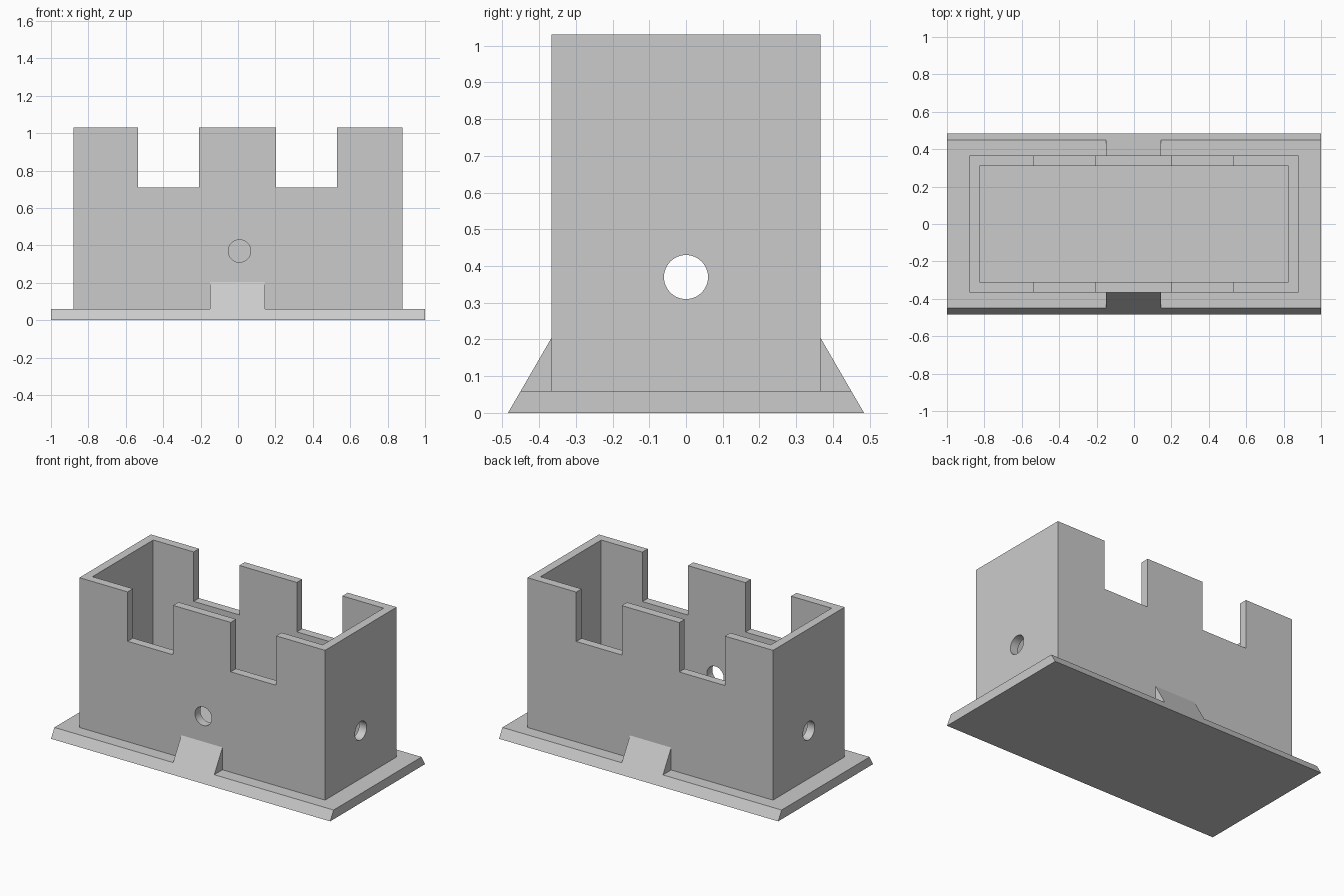
import bpy
import bmesh
from math import radians
from mathutils import Matrix

cube = bpy.data.objects.get("Cube")
if cube:
    bpy.data.objects.remove(cube, do_unlink=True)

grey = bpy.data.materials.new("light_grey")
grey.use_nodes = True
colour = (0.6, 0.6, 0.6, 1)
grey.diffuse_color = colour
grey.node_tree.nodes["Principled BSDF"].inputs["Base Color"].default_value = colour

BASE_TOP = 0.06
WALL_X, WALL_Y, TOP = 0.88, 0.366, 1.03
THICK = 0.055
HOLE_Z, HOLE_R = 0.37, 0.06


def finish(name, bm):
    bmesh.ops.recalc_face_normals(bm, faces=bm.faces)
    mesh = bpy.data.meshes.new(name)
    bm.to_mesh(mesh)
    bm.free()
    mesh.materials.append(grey)
    obj = bpy.data.objects.new(name, mesh)
    bpy.context.collection.objects.link(obj)
    return obj


def prism(name, profile, x0, x1):
    """Extrude a (y, z) profile from x0 to x1."""
    bm = bmesh.new()
    face = bm.faces.new([bm.verts.new((x0, y, z)) for y, z in profile])
    grown = bmesh.ops.extrude_face_region(bm, geom=[face])["geom"]
    verts = [g for g in grown if isinstance(g, bmesh.types.BMVert)]
    bmesh.ops.translate(bm, verts=verts, vec=(x1 - x0, 0, 0))
    return finish(name, bm)


def box(name, x0, x1, half_y, z0, z1):
    return prism(name, [(-half_y, z0), (half_y, z0), (half_y, z1), (-half_y, z1)], x0, x1)


def drill(name, location, axis, length):
    bm = bmesh.new()
    turn = Matrix.Rotation(radians(90), 4, axis)
    bmesh.ops.create_cone(bm, cap_ends=True, segments=48, radius1=HOLE_R, radius2=HOLE_R,
                          depth=length, matrix=Matrix.Translation(location) @ turn)
    return finish(name, bm)


def cut(target, cutter):
    mod = target.modifiers.new("cut", "BOOLEAN")
    mod.operation = "DIFFERENCE"
    mod.solver = "EXACT"
    mod.object = cutter
    cutter.hide_render = True
    bpy.context.view_layer.objects.active = target
    bpy.ops.object.modifier_apply(modifier=mod.name)
    bpy.data.objects.remove(cutter, do_unlink=True)


# Base plate with bevelled front and back edges
prism("base_plate", [(-0.485, 0), (0.485, 0), (0.45, BASE_TOP), (-0.45, BASE_TOP)], -1, 1)

# Open-topped walls
walls = box("walls", -WALL_X, WALL_X, WALL_Y, BASE_TOP - 0.02, TOP)
inner_x = WALL_X - THICK
cut(walls, box("cavity_cutter", -inner_x, inner_x, WALL_Y - THICK, 0, 2))

# Notches through front and back walls
for x0, x1 in ((-0.535, -0.208), (0.204, 0.53)):
    cut(walls, box("notch_cutter", x0, x1, 1, 0.71, 2))

# One hole through both end walls, one in the front wall
cut(walls, drill("end_hole_cutter", (0, 0, HOLE_Z), "Y", 3))
cut(walls, drill("front_hole_cutter", (0.008, -WALL_Y, HOLE_Z), "X", 0.4))

# Wedge ramps at front and back
for name, side in (("front_ramp", -1), ("back_ramp", 1)):
    prism(name, [(side * WALL_Y, BASE_TOP), (side * 0.45, BASE_TOP), (side * WALL_Y, 0.205)],
          -0.15, 0.145)

# Smooth the round holes, keep all corners sharp
bpy.ops.object.select_all(action="DESELECT")
walls.select_set(True)
bpy.context.view_layer.objects.active = walls
bpy.ops.object.shade_smooth_by_angle(angle=radians(30))
